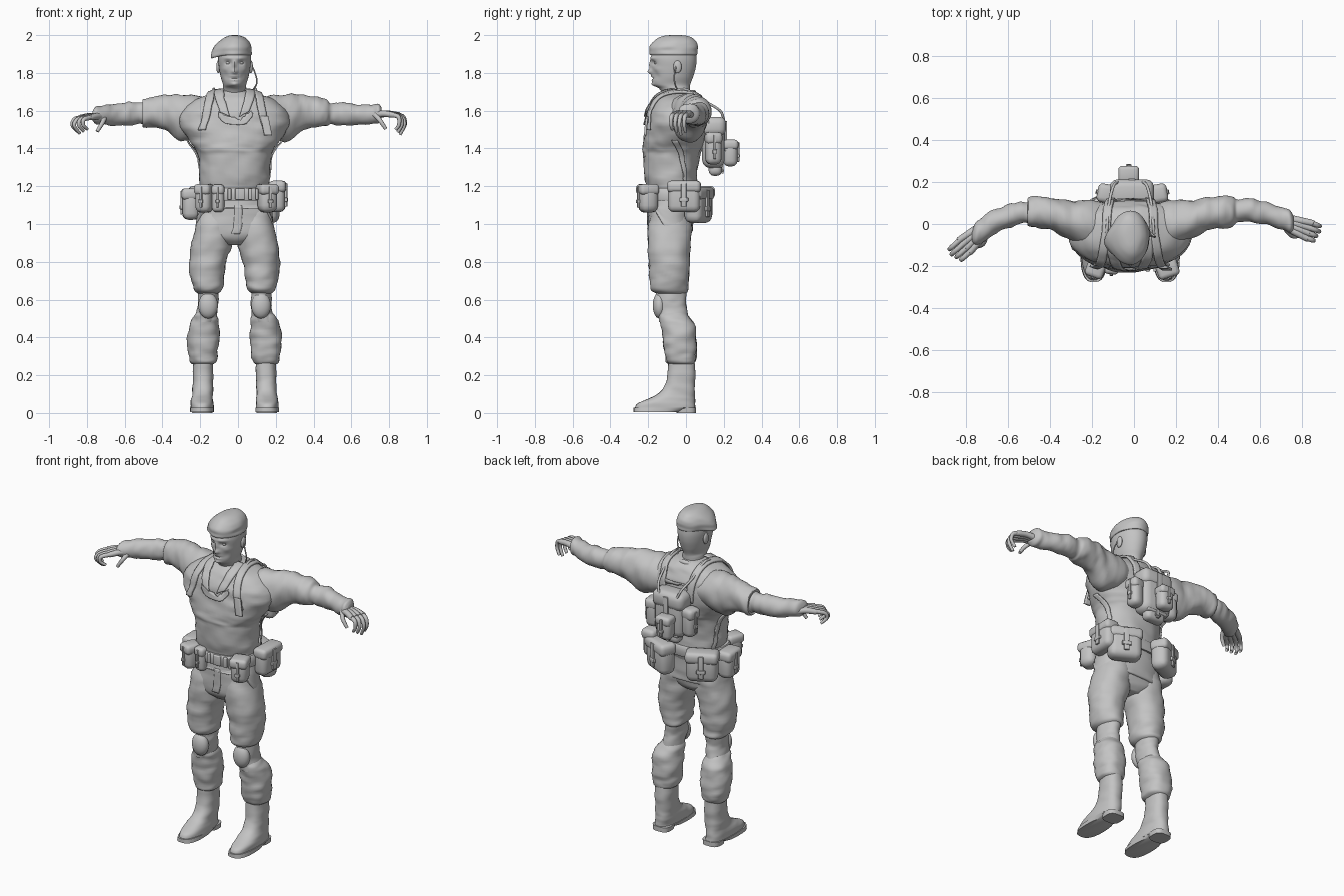
import bpy, bmesh, math
from mathutils import Vector, Matrix, noise

if "Cube" in bpy.data.objects:
    bpy.data.objects.remove(bpy.data.objects["Cube"])
grey = bpy.data.materials.new("plain_grey")
grey.use_nodes = True
grey.diffuse_color = (0.55, 0.55, 0.55, 1)
grey.node_tree.nodes["Principled BSDF"].inputs["Base Color"].default_value = grey.diffuse_color
made = []
MID = -0.018          # centre line of the body
SIDES = (("left", 1), ("right", -1))

def finish(name, bm):
    bmesh.ops.recalc_face_normals(bm, faces=bm.faces)
    mesh = bpy.data.meshes.new(name)
    bm.to_mesh(mesh)
    bm.free()
    mesh.materials.append(grey)
    obj = bpy.data.objects.new(name, mesh)
    bpy.context.collection.objects.link(obj)
    made.append(obj)
    return obj

def spline(rows, steps):
    """Smooth curve through tuples of any length."""
    rows, out = [Vector(r) for r in rows], []
    for i in range(len(rows) - 1):
        a, b, c, d = rows[max(i - 1, 0)], rows[i], rows[i + 1], rows[min(i + 2, len(rows) - 1)]
        for t in (s / steps for s in range(steps)):
            out.append(b + (c - a) * (t / 2) + (a * 2 - b * 5 + c * 4 - d) * (t * t / 2)
                       + (b * 3 - a - c * 3 + d) * (t ** 3 / 2))
    return out + [rows[-1]]

def loft(name, rows, axis="z", power=2.0, n=36, steps=5, folds=0.0, shape=None):
    """Skin rows of (position, centre a, centre b, radius a, radius b)."""
    bm, rings = bmesh.new(), []
    for pos, ca, cb, ra, rb in spline(rows, steps):
        def place(a, b, grow):
            a, b = ca + a * (ra + grow), cb + b * (rb + grow)
            return Vector((a, b, pos)) if axis == "z" else Vector((pos, a, b))
        ring = []
        for k in range(n):
            c, s = math.cos(math.tau * k / n), math.sin(math.tau * k / n)
            a, b = math.copysign(abs(c) ** (2 / power), c), math.copysign(abs(s) ** (2 / power), s)
            q = place(a, b, 0) * 9
            q[2 if axis == "z" else 0] *= 2.2
            p = place(a, b, folds * (noise.noise(q) + 0.5 * noise.noise(q * 2)))
            ring.append(bm.verts.new(shape(p) if shape else p))
        rings.append(ring)
    for lo, hi in zip(rings, rings[1:]):
        for k in range(n):
            bm.faces.new((lo[k], lo[k - 1], hi[k - 1], hi[k]))
    bm.faces.new(rings[0])
    bm.faces.new(rings[-1])
    return finish(name, bm)

def ribbon(name, pts, width, side=(1, 0, 0), wrap=None, lift=0.008, thick=0.008):
    """Flat strap along a path, optionally laid on another part."""
    bm, side = bmesh.new(), Vector(side).normalized() * width
    rows = [[bm.verts.new(p + side * f) for f in (-.5, -.25, 0, .25, .5)] for p in spline(pts, 6)]
    for lo, hi in zip(rows, rows[1:]):
        for k in range(4):
            bm.faces.new((lo[k], lo[k + 1], hi[k + 1], hi[k]))
    obj = finish(name, bm)
    if wrap:
        m = obj.modifiers.new("lay_on", "SHRINKWRAP")
        m.target, m.offset, m.wrap_mode = wrap, lift, "ABOVE_SURFACE"
    m = obj.modifiers.new("thickness", "SOLIDIFY")
    m.thickness, m.offset = thick, 0

def tube(name, pts, radius, tip=1.0):
    """Round cord or finger through the points."""
    curve = bpy.data.curves.new(name, "CURVE")
    curve.dimensions, curve.bevel_depth, curve.bevel_resolution = "3D", radius, 3
    curve.use_fill_caps = True
    path = spline(pts, 5)
    line = curve.splines.new("POLY")
    line.points.add(len(path) - 1)
    for i, p in enumerate(path):
        line.points[i].co = (*p, 1)
        line.points[i].radius = 1 + (tip - 1) * i / (len(path) - 1)
    temp = bpy.data.objects.new(name, curve)
    bpy.context.collection.objects.link(temp)
    bm = bmesh.new()
    bm.from_mesh(bpy.data.meshes.new_from_object(temp))
    bpy.data.objects.remove(temp)
    finish(name, bm)

def add_box(bm, size, at=(0, 0, 0), soft=0.25):
    verts = bmesh.ops.create_cube(bm, size=1)["verts"]
    for v in verts:
        v.co = Vector(at) + Vector(v.co[i] * size[i] for i in range(3))
    edges = list({e for v in verts for e in v.link_edges})
    bmesh.ops.bevel(bm, geom=edges, offset=min(size) * soft, segments=3, affect="EDGES", profile=0.5)

def pouch(name, at, size, angle=0):
    """Soft bag with lid, closing strap and buckle facing outward."""
    (w, d, h), bm = size, bmesh.new()
    add_box(bm, size, soft=0.38)
    add_box(bm, (w * 1.05, d * 1.06, h * .38), (0, -d * .03, h * .32), 0.35)
    add_box(bm, (w * .16, .012, h * .75), (0, -d * .55, h * .05))
    add_box(bm, (w * .28, .016, h * .13), (0, -d * .56, -h * .1))
    bm.transform(Matrix.Translation(at) @ Matrix.Rotation(math.radians(angle), 4, "Z"))
    finish(name, bm)

def ball(name, at, scale):
    bm = bmesh.new()
    bmesh.ops.create_uvsphere(bm, u_segments=24, v_segments=14, radius=1)
    bm.transform(Matrix.Translation(at) @ Matrix.Diagonal((*scale, 1)))
    finish(name, bm)

# Head: face features are soft bumps on the front (x, z, spread x, spread z, push)
bumps = [(0, 1.806, .014, .014, .022), (0, 1.84, .009, .022, .012), (0, 1.772, .022, .004, -.005),
         (0, 1.782, .018, .005, .006), (0, 1.762, .017, .005, .005), (0, 1.738, .02, .012, .01)]
for s in (-1, 1):
    bumps += [(s * .034, 1.853, .016, .011, -.013), (s * .034, 1.878, .024, .007, .007),
              (s * .055, 1.82, .014, .014, .005), (s * .045, 1.785, .014, .02, -.006)]

def face(p):
    if p.y < -.08:
        p.y -= sum(push * math.exp(-((p.x - MID - x) / sx) ** 2 - ((p.z - z) / sz) ** 2) for x, z, sx, sz, push in bumps)
    return p

loft("head", [(1.6, MID, -.05, .07, .075), (1.67, MID, -.05, .063, .07), (1.715, MID, -.06, .062, .08),
              (1.74, MID, -.075, .062, .098), (1.78, MID, -.07, .074, .108), (1.83, MID, -.065, .083, .117),
              (1.88, MID, -.065, .087, .121), (1.93, MID, -.062, .078, .108), (1.955, MID, -.06, .05, .07)],
     n=72, steps=9, shape=face)
for label, s in SIDES:
    ball(label + "_eye", (MID + s * .034, -.157, 1.853), (.013, .012, .009))
    ball(label + "_ear", (MID + s * .086, -.045, 1.832), (.011, .022, .034))

# Beret sagging to the right
def sag(p):
    d = Vector((p.x - MID, p.y + .065))
    w = max(0, d.normalized().dot(Vector((-.97, -.2)))) ** 5 * min(1, d.length / .09) ** 3
    return p + Vector((-.034, 0, -.02)) * w

loft("beret", [(1.895, MID, -.065, .088, .125), (1.902, MID, -.065, .092, .129), (1.918, MID, -.065, .091, .129),
               (1.94, MID, -.065, .089, .13), (1.965, MID, -.06, .076, .117), (1.986, MID, -.055, .053, .09),
               (1.997, MID, -.055, .028, .055), (2.0, MID, -.055, .008, .02)], n=48, folds=.005, shape=sag)

# Jacket body, and its skirt under the belt that opens at the front
jacket = loft("jacket", [(1.08, MID, -.08, .19, .12), (1.16, MID, -.07, .182, .13), (1.25, MID, -.08, .186, .14),
                         (1.36, MID, -.075, .194, .15), (1.4, MID, -.07, .212, .16), (1.45, MID, -.06, .245, .165),
                         (1.53, MID, -.05, .29, .162), (1.6, MID, -.045, .275, .155), (1.655, MID, -.04, .215, .13),
                         (1.685, MID, -.04, .14, .105), (1.703, MID, -.045, .08, .08)], power=2.2, n=64, folds=.008)

def open_front(p):
    p.z += max(0, 1.1 - p.z) * .85 * min(1, max(0, -.1 - p.y) / .07)
    return p

loft("jacket_skirt", [(1.17, MID, -.075, .185, .125), (1.08, MID, -.08, .198, .122), (1.0, MID, -.085, .204, .122),
                      (.965, MID, -.085, .206, .122), (.96, MID, -.085, .19, .11)], power=2.4, folds=.005, shape=open_front)
hips = loft("hips", [(1.12, MID, -.082, .18, .116), (1.05, MID, -.084, .192, .116), (.96, MID, -.086, .198, .113),
                     (.92, MID, -.086, .15, .1), (.89, MID, -.086, .06, .07)], power=2.4, folds=.005)
ribbon("fly_front", [(.0, -.25, 1.1), (.0, -.25, 1.0), (-.015, -.25, .94)], .045, wrap=hips, lift=.003, thick=.005)
ribbon("chest_flap", [(-.11, -.25, 1.59), (-.06, -.25, 1.55), (.03, -.25, 1.55), (.08, -.25, 1.59)],
       .04, (0, 0, 1), jacket, lift=.005)
tube("collar_roll", [(MID + .08 * math.sin(a * .55), -.04 + .08 * math.cos(a * .55), 1.695 - .009 * abs(a))
                     for a in range(-5, 6)], .015)
for label, s in SIDES:
    ribbon(label + "_lapel", [(MID + s * .08, -.06, 1.7), (MID + s * .075, -.15, 1.65), (MID + s * .05, -.22, 1.58)],
           .06, (1, 0, s * .5), jacket, lift=.01)

# Legs: trousers, knees, gaiters and boots, rows of (z, offset, half width, front, back)
for label, s in SIDES:
    def leg(part, rows, **kw):
        loft(f"{label}_{part}", [(z, MID + s * x, (front + back) / 2, r, (back - front) / 2)
                                 for z, x, r, front, back in rows], **kw)
    leg("trouser_leg", [(1.07, .1, .09, -.18, .02), (.98, .11, .097, -.198, .03), (.88, .126, .107, -.2, .025),
                        (.78, .143, .095, -.195, .02), (.7, .143, .086, -.19, .015), (.65, .14, .074, -.183, .01),
                        (.63, .14, .05, -.15, -.01)], power=2.2, folds=.009)
    leg("knee", [(.66, .14, .055, -.16, 0), (.6, .139, .054, -.16, 0), (.55, .143, .056, -.155, .005),
                 (.48, .158, .06, -.14, .02)], folds=.007)
    leg("gaiter", [(.53, .153, .05, -.14, 0), (.505, .156, .066, -.14, .02), (.46, .163, .08, -.13, .045),
                   (.39, .165, .085, -.12, .056), (.32, .165, .078, -.115, .055), (.275, .166, .07, -.108, .052),
                   (.258, .167, .054, -.09, .04)], power=2.3, folds=.009)
    leg("boot", [(.29, .166, .052, -.095, .045), (.2, .167, .054, -.098, .05), (.14, .168, .054, -.115, .045),
                 (.1, .17, .055, -.15, .045), (.075, .172, .058, -.2, .047), (.05, .173, .06, -.255, .048),
                 (.02, .173, .061, -.27, .05)], power=2.4, folds=.004)
    leg("boot_sole", [(.028, .173, .063, -.277, .053), (.005, .173, .063, -.277, -.03)], power=2.6, steps=2)
    leg("boot_heel", [(.028, .17, .056, -.055, .053), (0, .17, .054, -.05, .053)], power=3, steps=2)
    ball(label + "_knee_pad", (MID + s * .14, -.14, .568), (.052, .036, .068))

# Arms, cuffs and hands; the right arm swings further forward
forearms = {"left": [(.495, .06, 1.585, .055, .057), (.56, .066, 1.585, .056, .062), (.63, .05, 1.58, .053, .056),
                     (.7, .028, 1.577, .05, .05), (.74, .012, 1.588, .052, .053), (.76, .005, 1.585, .03, .03)],
            "right": [(-.505, .053, 1.588, .053, .058), (-.57, .045, 1.585, .055, .062), (-.64, .02, 1.578, .058, .058),
                      (-.7, -.015, 1.577, .06, .052), (-.75, -.045, 1.575, .055, .048), (-.77, -.06, 1.57, .03, .03)]}
hands = {"left": ((.83, -.03, 1.578), (.94, -.34, 0), .05, .105), "right": ((-.8, -.1, 1.565), (-.74, -.67, 0), .08, .085)}
for label, s in SIDES:
    upper = [(MID + s * x, y, z, ry, rz) for x, y, z, ry, rz in (
        (.065, .0, 1.56, .08, .08), (.185, .0, 1.567, .113, .11), (.285, .02, 1.56, .092, .125),
        (.365, .045, 1.592, .08, .093), (.43, .055, 1.592, .076, .081), (.485, .058, 1.589, .071, .075))]
    loft(label + "_sleeve", upper + forearms[label], axis="x", folds=.009)
    knuckle, ahead, reach, drop = hands[label]
    knuckle, ahead = Vector(knuckle), Vector(ahead)
    across, down = Vector((-ahead.y, ahead.x, 0)), Vector((0, 0, -1))
    wrist = knuckle - ahead * .1
    for i in range(4):
        base, start = knuckle + across * (i - 1.5) * .025, wrist + across * (i - 1.5) * .015
        curl = 1 - .13 * abs(i - 1.5 - s * .5)
        tube(f"{label}_palm_{i}", [start, (start + base) / 2 - down * .006, base, base + ahead * .012], .019, .75)
        tube(f"{label}_finger_{i}", [base, base + ahead * reach * .7 + down * .012, base + ahead * reach * curl
                                     + down * drop * .5, base + ahead * reach * .5 * curl + down * drop * curl], .0135, .6)
    thumb = wrist - across * s * .03
    tube(label + "_thumb", [thumb, thumb - across * s * .02 + ahead * .035 + down * .03,
                            thumb - across * s * .012 + ahead * .065 + down * .075], .015, .6)

# Belt with buckle and pouches
loft("belt", [(1.125, MID, -.075, .198, .136), (1.13, MID, -.075, .203, .141), (1.185, MID, -.075, .2, .141),
              (1.19, MID, -.075, .19, .13)], power=2.3, n=64, steps=2)
bm = bmesh.new()
for x, w in ((-.045, .02), (.01, .05), (.065, .02), (.1, .016)):
    add_box(bm, (w, .02, .06), (x, -.216, 1.158))
finish("belt_buckle", bm)
pouch("front_right_outer_pouch", (-.178, -.2, 1.135), (.085, .1, .15), -20)
pouch("front_right_inner_pouch", (-.105, -.2, 1.135), (.065, .07, .145), -5)
pouch("front_left_pouch", (.155, -.2, 1.135), (.1, .1, .15), 18)
pouch("left_hip_pouch", (.208, -.01, 1.145), (.17, .085, .165), 88)
pouch("right_hip_pouch", (-.25, -.06, 1.105), (.13, .09, .165), -88)
pouch("back_left_pouch", (.125, .065, 1.1), (.19, .1, .19), 155)
pouch("back_right_pouch", (-.16, .07, 1.11), (.18, .1, .18), 206)

# Backpack
pouch("backpack", (-.01, .145, 1.43), (.2, .12, .27), 180)
pouch("backpack_rear_pocket", (-.025, .235, 1.375), (.095, .075, .14), 180)
pouch("backpack_left_pocket", (.115, .145, 1.4), (.085, .08, .17), 100)
pouch("backpack_right_pocket", (-.13, .145, 1.4), (.085, .08, .17), -100)
pouch("backpack_base_roll", (-.01, .155, 1.29), (.13, .07, .07), 180)

# Harness, pack straps and hanging cords
def on_side(s, pts):
    return [(MID + s * x, y, z) for x, y, z in pts]

for label, s in SIDES:
    ribbon(label + "_harness", on_side(s, [(.09, .14, 1.5), (.1, .1, 1.63), (.115, -.02, 1.71), (.125, -.13, 1.66),
                                           (.15, -.2, 1.58), (.175, -.21, 1.5)]), .042, wrap=jacket, lift=.01, thick=.012)
    ribbon(label + "_side_strap", on_side(s, [(.24, -.06, 1.45), (.205, -.02, 1.36), (.2, .0, 1.28), (.19, .02, 1.17)]),
           .03, (0, 1, 0), jacket, lift=.01)
    tube(label + "_pack_cord", on_side(s, [(.115, -.1, 1.675), (.11, -.01, 1.715), (.1, .1, 1.65), (.08, .18, 1.6),
                                           (.06, .2, 1.55)]), .007)
ribbon("back_yoke_strap", [(-.11, .16, 1.6), (MID, .17, 1.6), (.08, .16, 1.6)], .03, (0, 0, 1), jacket)
ribbon("hanging_strap_end", [(.14, -.205, 1.57), (.15, -.212, 1.52), (.16, -.216, 1.47)], .042, thick=.012)
tube("earpiece_wire", [(.072, -.05, 1.84), (.09, -.06, 1.8), (.1, -.06, 1.75), (.08, -.04, 1.71), (.06, .02, 1.68)], .004)

# Smooth shading with sharp creases kept
bpy.ops.object.select_all(action="DESELECT")
for obj in made:
    obj.select_set(True)
bpy.context.view_layer.objects.active = made[0]
bpy.ops.object.shade_smooth_by_angle(angle=math.radians(45))
